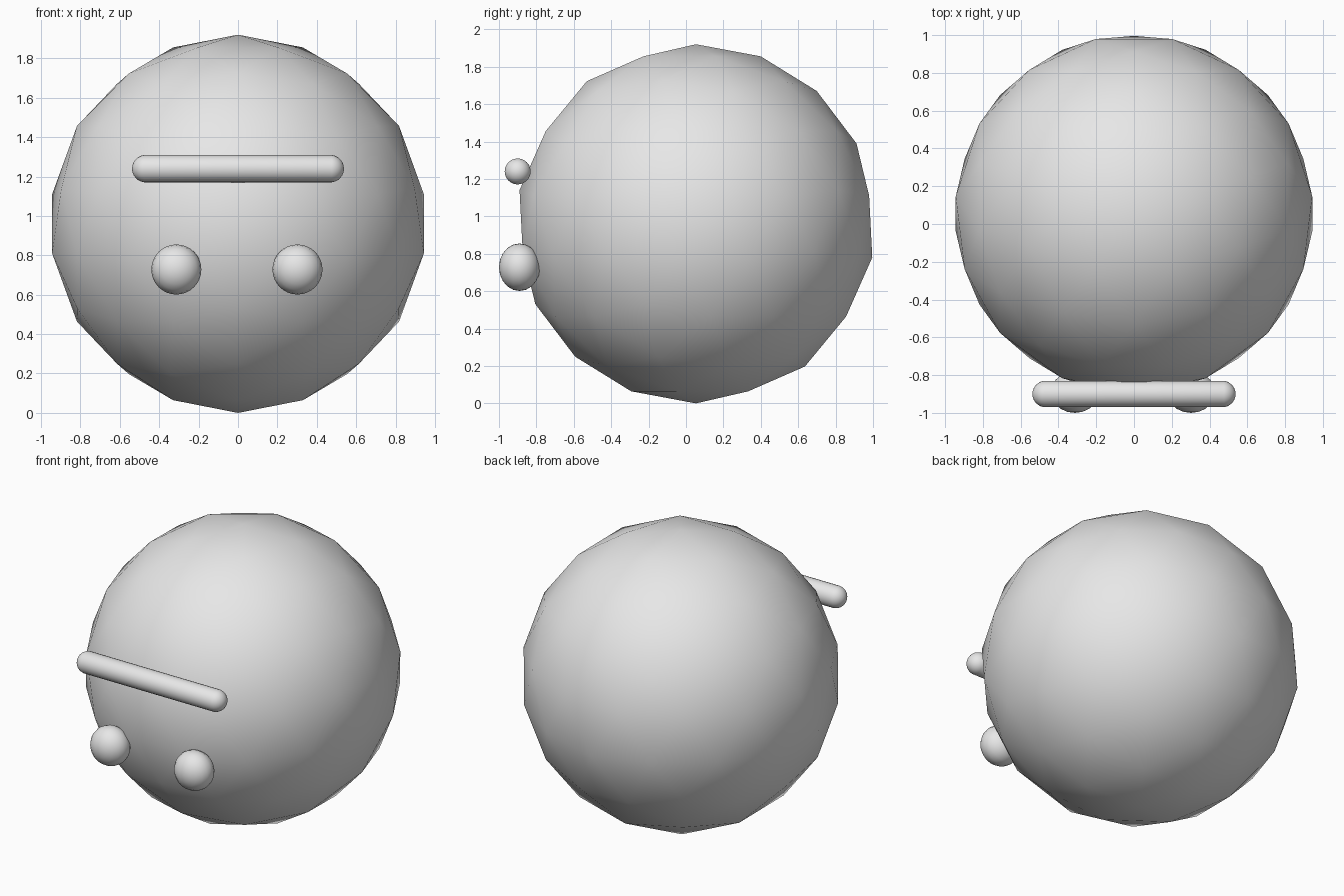
import bpy
import bmesh
from math import sin, acos, pi
from mathutils import Matrix, Vector

cube = bpy.data.objects.get("Cube")
if cube:
    bpy.data.objects.remove(cube, do_unlink=True)

# One plain grey for every part
grey = bpy.data.materials.new("plain grey")
grey.use_nodes = True
colour = (0.8, 0.8, 0.8, 1)
grey.diffuse_color = colour
grey.node_tree.nodes["Principled BSDF"].inputs["Base Color"].default_value = colour


def finish(bm, name, location):
    """Turn a bmesh into a smooth-shaded object."""
    bmesh.ops.recalc_face_normals(bm, faces=bm.faces[:])
    for face in bm.faces:
        face.smooth = True
    mesh = bpy.data.meshes.new(name)
    bm.to_mesh(mesh)
    bm.free()
    mesh.materials.append(grey)
    obj = bpy.data.objects.new(name, mesh)
    obj.location = location
    bpy.context.collection.objects.link(obj)
    return obj


def geodesic_ball(radius, steps):
    """Icosahedron with each edge cut into equal arcs."""
    base = bmesh.new()
    bmesh.ops.create_icosphere(base, subdivisions=1, radius=1,
                               matrix=Matrix.Rotation(pi / 2, 3, 'Z').to_4x4())
    arc = acos(1 / 5 ** 0.5)
    bm = bmesh.new()
    for face in base.faces:
        corners = [v.co.normalized() for v in face.verts]
        for i in range(steps + 1):
            for j in range(steps + 1 - i):
                weights = (i, j, steps - i - j)
                point = Vector((0, 0, 0))
                for w, corner in zip(weights, corners):
                    point += corner * sin(arc * w / steps)
                bm.verts.new(point.normalized() * radius)
    base.free()
    bmesh.ops.remove_doubles(bm, verts=bm.verts[:], dist=0.001)
    bmesh.ops.convex_hull(bm, input=bm.verts[:])
    return bm


# Big round head
finish(geodesic_ball(0.96, 3), "head", (0, 0.053, 0.96))

# Slightly flattened eyes, poles facing front
for name, x in (("right_eye", -0.313), ("left_eye", 0.302)):
    bm = bmesh.new()
    bmesh.ops.create_uvsphere(bm, u_segments=32, v_segments=10, radius=1,
                              matrix=Matrix.Rotation(pi / 2, 4, 'X'))
    bmesh.ops.scale(bm, vec=(0.127, 0.11, 0.127), verts=bm.verts[:])
    finish(bm, name, (x, -0.89, 0.728))

# Brow bar: a ball pulled apart into a capsule
bm = bmesh.new()
bmesh.ops.create_uvsphere(bm, u_segments=24, v_segments=13, radius=0.07,
                          matrix=Matrix.Rotation(pi / 2, 4, 'Y'))
for vert in bm.verts:
    vert.co.x += 0.468 if vert.co.x > 0 else -0.468
finish(bm, "brow_bar", (0, -0.9, 1.24))
